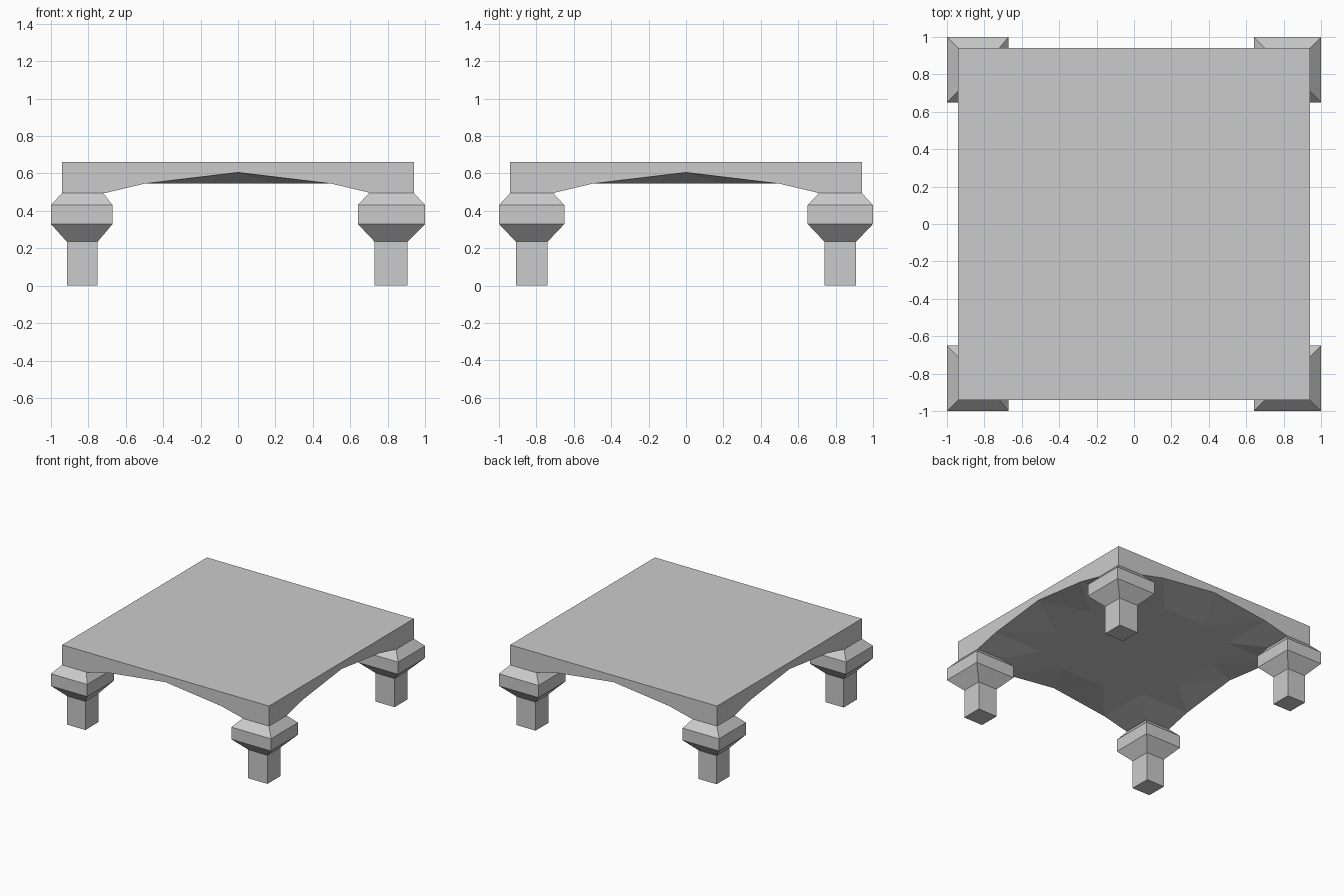
import bpy, bmesh

if "Cube" in bpy.data.objects:
    bpy.data.objects.remove(bpy.data.objects["Cube"])

E = 0.94      # half width of the slab
TOP = 0.66    # slab top
MID = 0.545   # flat level of the underside
LOW = 0.495   # underside level above the legs
ARCH = 0.605  # arch peak at the middle of each side


def finish(bm, name):
    bmesh.ops.remove_doubles(bm, verts=bm.verts, dist=1e-5)
    bmesh.ops.recalc_face_normals(bm, faces=bm.faces)
    me = bpy.data.meshes.new(name)
    bm.to_mesh(me)
    bm.free()
    ob = bpy.data.objects.new(name, me)
    bpy.context.collection.objects.link(ob)
    return ob


# Table slab with faceted, arched underside: one octant, copied to all eight
octant = [
    [(0, 0, TOP), (E, 0, TOP), (E, E, TOP)],
    [(E, 0, ARCH), (E, 0.5, MID), (E, 0.71, LOW), (E, E, LOW), (E, E, TOP), (E, 0, TOP)],
    [(0, 0, MID), (0.6, 0, MID), (0.6, 0.2, MID), (0.5, 0.5, MID)],
    [(0.6, 0, MID), (E, 0, ARCH), (0.6, 0.2, MID)],
    [(E, 0, ARCH), (E, 0.5, MID), (0.6, 0.2, MID)],
    [(0.6, 0.2, MID), (E, 0.5, MID), (0.5, 0.5, MID)],
    [(0.5, 0.5, MID), (E, 0.5, MID), (E, 0.71, LOW), (0.71, 0.71, LOW)],
    [(0.71, 0.71, LOW), (E, 0.71, LOW), (E, E, LOW)],
]
bm = bmesh.new()
for swap in (False, True):
    for sx in (-1, 1):
        for sy in (-1, 1):
            for face in octant:
                pts = [(y, x, z) if swap else (x, y, z) for x, y, z in face]
                bm.faces.new([bm.verts.new((sx * x, sy * y, z)) for x, y, z in pts])
bmesh.ops.remove_doubles(bm, verts=bm.verts, dist=1e-5)
bmesh.ops.dissolve_limit(bm, angle_limit=0.01, verts=bm.verts, edges=bm.edges)
finish(bm, "table_slab")


# Legs: square foot, flared collar and tapered top, as stacked square rings
LEVELS = (0.0, 0.235, 0.33, 0.43, LOW)
# inner and outer distance from the centre at each level
LEFT = ((0.75, 0.915), (0.75, 0.915), (0.67, 1), (0.67, 1), (0.72, E))
RIGHT = ((0.73, 0.905), (0.73, 0.905), (0.64, 1), (0.64, 1), (0.70, E))
DEPTH = ((0.74, 0.91), (0.74, 0.91), (0.65, 1), (0.65, 1), (0.71, E))


def leg(name, sx, sy):
    bm = bmesh.new()
    rings = []
    for z, (a, b), (c, d) in zip(LEVELS, LEFT if sx < 0 else RIGHT, DEPTH):
        rings.append([bm.verts.new((sx * x, sy * y, z))
                      for x, y in ((a, c), (b, c), (b, d), (a, d))])
    for r0, r1 in zip(rings, rings[1:]):
        for i in range(4):
            j = (i + 1) % 4
            bm.faces.new((r0[i], r0[j], r1[j], r1[i]))
    bm.faces.new(rings[0])
    bm.faces.new(rings[-1])
    finish(bm, name)


for sy, depth_name in ((-1, "front"), (1, "back")):
    for sx, side_name in ((-1, "left"), (1, "right")):
        leg(f"{depth_name}_{side_name}_leg", sx, sy)
